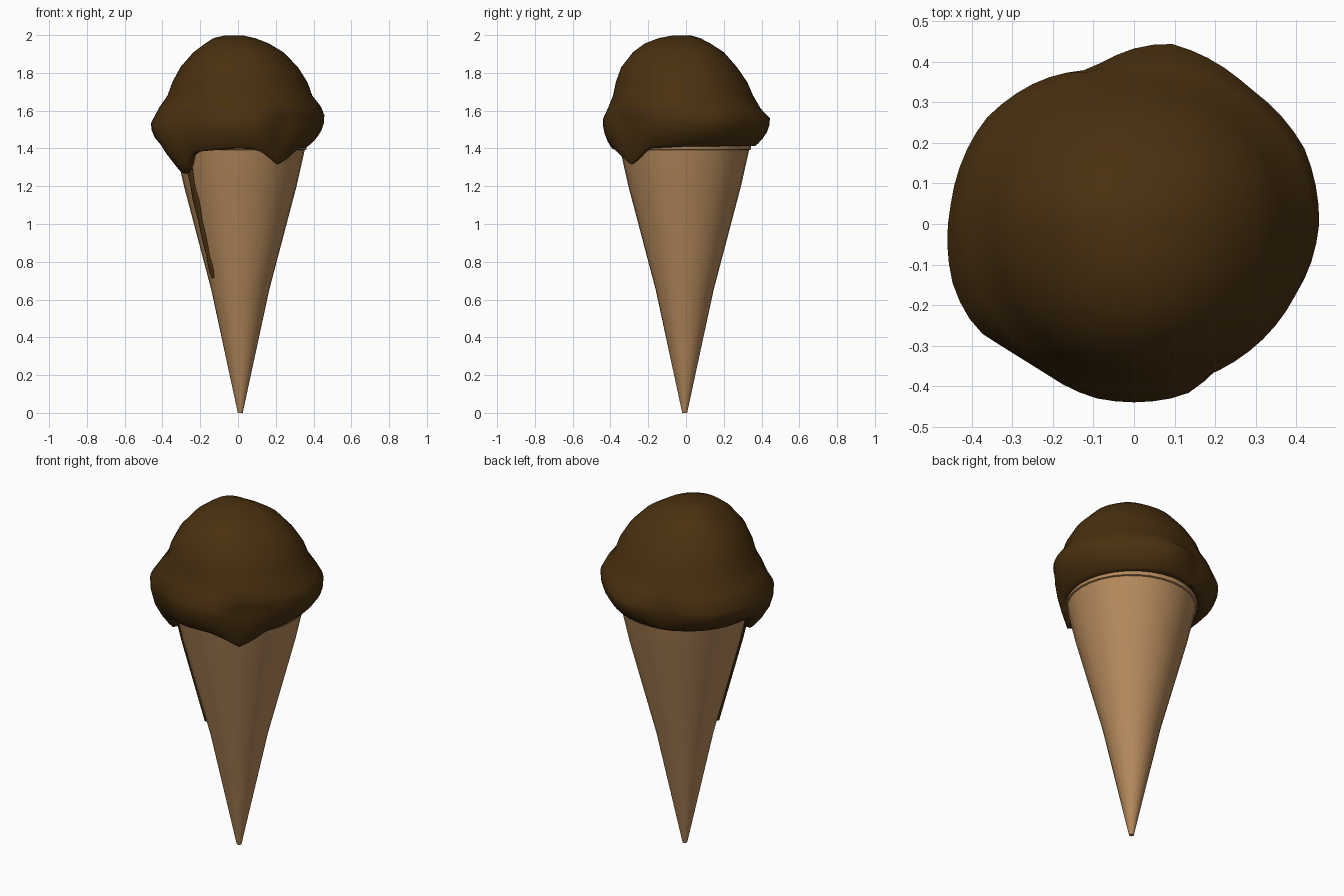
import bpy, bmesh, math

if "Cube" in bpy.data.objects:
    bpy.data.objects.remove(bpy.data.objects["Cube"])

def material(name, rgb):
    m = bpy.data.materials.new(name)
    m.diffuse_color = (*rgb, 1)
    m.use_nodes = True
    m.node_tree.nodes["Principled BSDF"].inputs["Base Color"].default_value = m.diffuse_color
    return m

wafer = material("wafer_tan", (0.46, 0.25, 0.105))
chocolate = material("chocolate_brown", (0.068, 0.030, 0.005))

def loft(name, rings, mat, angle=40):
    """Skin a list of equal-length closed rings and cap both ends."""
    bm = bmesh.new()
    vs = [[bm.verts.new(p) for p in ring] for ring in rings]
    n = len(vs[0])
    for a, b in zip(vs, vs[1:]):
        for i in range(n):
            j = (i + 1) % n
            bm.faces.new((a[i], a[j], b[j], b[i]))
    bm.faces.new(vs[0])
    bm.faces.new(vs[-1])
    bmesh.ops.recalc_face_normals(bm, faces=bm.faces)
    me = bpy.data.meshes.new(name)
    bm.to_mesh(me)
    bm.free()
    me.materials.append(mat)
    ob = bpy.data.objects.new(name, me)
    bpy.context.collection.objects.link(ob)
    bpy.ops.object.select_all(action='DESELECT')
    bpy.context.view_layer.objects.active = ob
    ob.select_set(True)
    bpy.ops.object.shade_smooth_by_angle(angle=math.radians(angle))
    return ob

def circle(cx, cy, z, r, n):
    return [(cx + r * math.cos(2 * math.pi * i / n),
             cy + r * math.sin(2 * math.pi * i / n), z) for i in range(n)]

def table(pairs, a):
    """Periodic linear lookup by angle in degrees."""
    pts = pairs + [(pairs[0][0] + 360, pairs[0][1])]
    if a < pts[0][0]:
        a += 360
    for (a0, v0), (a1, v1) in zip(pts, pts[1:]):
        if a0 <= a <= a1:
            return v0 + (v1 - v0) * (a - a0) / (a1 - a0)

CX, CY = 0.012, -0.007   # cone axis
cone_profile = [(0, 0.013), (0.65, 0.153), (1.2, 0.298), (1.395, 0.342)]

def cone_radius(z):
    for (z0, r0), (z1, r1) in zip(cone_profile, cone_profile[1:]):
        if z <= z1:
            break
    return r0 + (r1 - r0) * (z - z0) / (z1 - z0)

# Cone and its rim
loft("cone", [circle(CX, CY, z, r, 32) for z, r in cone_profile], wafer)
loft("cone_rim", [circle(CX, CY, z, r, 32) for z, r in
                  [(1.392, 0.342), (1.395, 0.35), (1.42, 0.353), (1.425, 0.33)]], wafer)

# Scoop: widest outline by angle, and lower edge height by angle
outline = [(0, .457), (24, .46), (50, .44), (69, .45), (78, .454), (87, .44),
           (106, .396), (123, .423), (145, .449), (174, .455), (187, .464),
           (200, .472), (214, .467), (225, .438), (237, .427), (257, .44),
           (270, .44), (287, .44), (305, .402), (326, .424), (346, .446)]
hem = [(0, 1.41), (90, 1.415), (180, 1.40), (198, 1.36), (208, 1.275),
       (216, 1.265), (222, 1.30), (229, 1.37), (240, 1.385), (270, 1.40),
       (284, 1.395), (295, 1.36), (306, 1.315), (316, 1.345), (328, 1.40)]
# Dome: height, then radius toward +x, +y, -x, -y
dome = [(1.998, .01, .01, .07, .07), (1.984, .09, .075, .13, .145),
        (1.955, .165, .13, .175, .22), (1.91, .24, .20, .235, .28),
        (1.83, .318, .27, .305, .343), (1.75, .368, .325, .348, .372),
        (1.68, .393, .355, .373, .386), (1.62, .44, .39, .415, .41)]

N = 60
def dome_ring(row):
    pts = []
    for i in range(N):
        a = 2 * math.pi * i / N
        q = int(a // (math.pi / 2)) % 4
        w = math.sin(a - q * math.pi / 2) ** 2
        r = row[1 + q] * (1 - w) + row[1 + (q + 1) % 4] * w
        pts.append((r * math.cos(a), r * math.sin(a), row[0]))
    return pts

def skirt_ring(t, blend, inset=0.0):
    """t: 0 widest line to 1 hem; blend: 0 outline radius to 1 cone radius."""
    pts = []
    for i in range(N):
        deg = 360 * i / N
        a = math.radians(deg)
        z1 = table(hem, deg)
        z0 = 1.555 + 0.02 * math.cos(a)
        z = z0 + (z1 - z0) * t
        front = max(0, -math.sin(a)) ** 2
        low = cone_radius(z1) + 0.022 + 0.025 * front
        r = table(outline, deg) * (1 - blend) + low * blend - inset
        pts.append((r * math.cos(a), r * math.sin(a), z))
    return pts

rings = [dome_ring(r) for r in dome]
rings += [skirt_ring(t, b) for t, b in
          [(0, 0), (.25, .03), (.5, .18), (.75, .5), (.93, .82), (1, 1)]]
rings += [skirt_ring(.97, 1, .03), skirt_ring(.8, 1, .06)]
loft("ice_cream_scoop", rings, chocolate, 60)

# Thin trickle running down the front left of the cone
A = math.radians(213)
trickle = []
for z, w in [(1.32, .03), (1.25, .022), (1.2, .018), (1.13, .028), (1.08, .025),
             (1.02, .016), (.95, .018), (.88, .016), (.83, .01), (.79, .018),
             (.74, .016), (.715, .006)]:
    r = cone_radius(z)
    ring = []
    for k in range(8):
        b = 2 * math.pi * k / 8
        u, v = r + 0.012 * math.cos(b), w * math.sin(b)
        ring.append((CX + u * math.cos(A) - v * math.sin(A),
                     CY + u * math.sin(A) + v * math.cos(A), z))
    trickle.append(ring)
loft("trickle", trickle, chocolate, 60)
